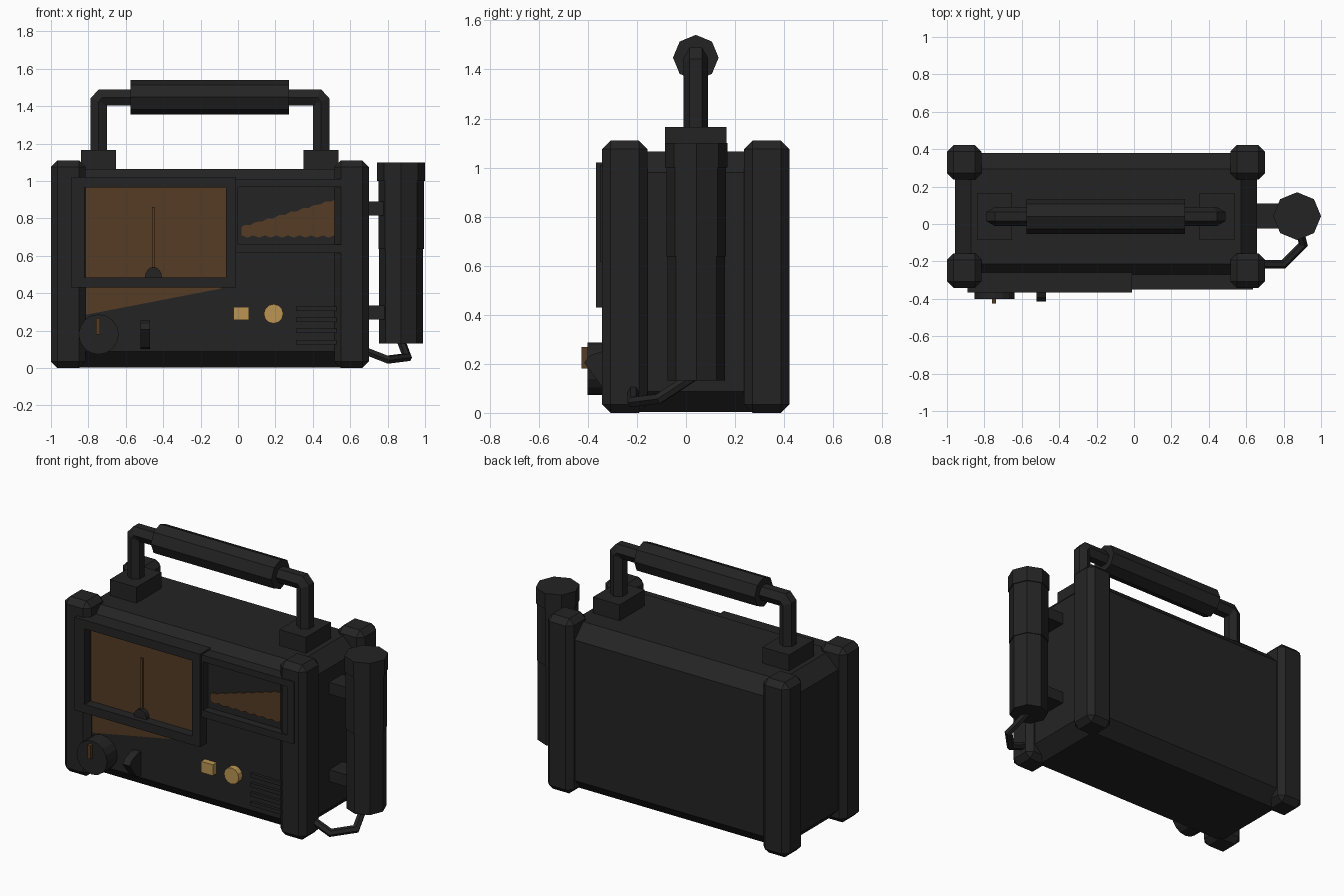
import bpy, bmesh, math
from mathutils import Vector

if "Cube" in bpy.data.objects:
    bpy.data.objects.remove(bpy.data.objects["Cube"])


def material(name, rgb):
    m = bpy.data.materials.new(name)
    m.diffuse_color = (*rgb, 1)
    m.use_nodes = True
    m.node_tree.nodes["Principled BSDF"].inputs["Base Color"].default_value = m.diffuse_color
    return m


BLACK = material("charcoal", (0.0175, 0.0175, 0.0175))
BROWN = material("dial_brown", (0.092, 0.045, 0.018))
AMBER = material("button_amber", (0.50, 0.30, 0.088))


def make(name, verts, faces, mat, bevel=0):
    me = bpy.data.meshes.new(name)
    me.from_pydata([tuple(v) for v in verts], [], faces)
    bm = bmesh.new()
    bm.from_mesh(me)
    bmesh.ops.recalc_face_normals(bm, faces=bm.faces)
    if bevel:
        bmesh.ops.bevel(bm, geom=bm.edges[:], offset=bevel, segments=1,
                        profile=0.5, affect='EDGES')
    bm.to_mesh(me)
    bm.free()
    me.materials.append(mat)
    ob = bpy.data.objects.new(name, me)
    bpy.context.collection.objects.link(ob)
    return ob


def prism(name, pts, a, b, axis, mat=BLACK, bevel=0):
    """Extrude a 2D outline from a to b along an axis."""
    place = {'x': lambda p, t: (t, p[0], p[1]),
             'y': lambda p, t: (p[0], t, p[1]),
             'z': lambda p, t: (p[0], p[1], t)}[axis]
    n = len(pts)
    verts = [place(p, t) for t in (a, b) for p in pts]
    faces = [tuple(range(n)), tuple(range(n, 2 * n))]
    faces += [(i, (i + 1) % n, n + (i + 1) % n, n + i) for i in range(n)]
    return make(name, verts, faces, mat, bevel)


def rect(x0, x1, z0, z1):
    return [(x0, z0), (x1, z0), (x1, z1), (x0, z1)]


def box(name, x, y, z, mat=BLACK, bevel=0):
    return prism(name, rect(*x, *z), *y, 'y', mat, bevel)


def ngon(cx, cy, r, n):
    return [(cx + r * math.cos(math.tau * i / n), cy + r * math.sin(math.tau * i / n))
            for i in range(n)]


def frame(name, outer, inner, y0, y1):
    """Rectangular frame facing the front."""
    verts = [(p[0], y, p[1]) for y in (y0, y1) for r in (outer, inner) for p in rect(*r)]
    faces = []
    for i in range(4):
        j = (i + 1) % 4
        for a, b in ((0, 4), (4, 12), (12, 8), (8, 0)):
            faces.append((a + i, a + j, b + j, b + i))
    return make(name, verts, faces, BLACK)


def tube(name, path, r, n=6):
    """Sweep an n-sided section along a path with mitred corners."""
    path = [Vector(p) for p in path]
    dirs = [(b - a).normalized() for a, b in zip(path, path[1:])]
    u = Vector((0, 1, 0))
    u = (u - dirs[0] * u.dot(dirs[0])).normalized()
    v = dirs[0].cross(u)
    ring = [path[0] + u * (r * c) + v * (r * s) for c, s in ngon(0, 0, 1, n)]
    verts, faces = list(ring), [tuple(range(n))]
    for k, d in enumerate(dirs):
        normal = (d + dirs[min(k + 1, len(dirs) - 1)]).normalized()
        ring = [p + d * ((path[k + 1] - p).dot(normal) / d.dot(normal)) for p in ring]
        verts += ring
        faces += [(k * n + i, k * n + (i + 1) % n, (k + 1) * n + (i + 1) % n,
                   (k + 1) * n + i) for i in range(n)]
    faces.append(tuple(range(len(verts) - n, len(verts))))
    return make(name, verts, faces, BLACK)


# Case and four corner posts
box("case_body", (-0.957, 0.657), (-0.30, 0.38), (0.003, 1.065), BLACK, 0.085)
for side, x in (("left", -1.0), ("right", 0.515)):
    for end, y in (("front", -0.342), ("back", 0.237)):
        box(f"corner_post_{end}_{side}", (x, x + 0.185), (y, y + 0.185),
            (0, 1.11), BLACK, 0.035)

# Main dial: frame, face, needle and hub
frame("dial_frame", (-0.89, -0.01, 0.43, 1.02), (-0.82, -0.065, 0.485, 0.965), -0.24, -0.367)
box("dial_face", (-0.83, -0.06), (-0.308, -0.30), (0.48, 0.97), BROWN)
box("dial_needle", (-0.459, -0.444), (-0.325, -0.315), (0.50, 0.86), BROWN)
prism("needle_hub", [(-0.452 + 0.045 * math.cos(math.pi * i / 8),
                      0.485 + 0.055 * math.sin(math.pi * i / 8)) for i in range(9)],
      -0.335, -0.30, 'y')

# Level window: frame, dark face and rising wedge with a rippled edge
frame("level_frame", (-0.01, 0.637, 0.615, 1.01), (0.0, 0.588, 0.66, 0.968), -0.24, -0.35)
N = 32
low = [(0.02 + 0.495 * i / N, 0.703 + 0.006 * math.cos(i * math.pi / 2)) for i in range(N + 1)]
high = [(0.02 + 0.495 * i / N,
         0.755 + 0.145 * i / N + 0.004 * math.sin(i * math.pi / 2)) for i in range(N, -1, -1)]
prism("level_wedge", low + high, -0.308, -0.30, 'y', BROWN)

# Painted triangle under the dial
prism("scale_triangle", [(-0.812, 0.285), (-0.09, 0.425), (-0.09, 0.44), (-0.812, 0.44)],
      -0.306, -0.30, 'y', BROWN)

# Selector knob with pointer, toggle lever
prism("selector_knob", ngon(-0.745, 0.18, 0.107, 16), -0.402, -0.29, 'y')
box("knob_pointer", (-0.76, -0.739), (-0.425, -0.40), (0.18, 0.268), BROWN)
prism("toggle_lever", [(-0.29, 0.10), (-0.345, 0.11), (-0.415, 0.205), (-0.39, 0.235),
                       (-0.33, 0.255), (-0.29, 0.255)], -0.52, -0.47, 'x')

# Buttons
box("square_button", (-0.023, 0.06), (-0.338, -0.29), (0.256, 0.326), AMBER)
prism("round_button", ngon(0.19, 0.29, 0.052, 12), -0.338, -0.29, 'y', AMBER)

# Speaker louvres
for i in range(4):
    z = 0.138 + 0.06 * i
    box(f"louvre_{i + 1}", (0.31, 0.53), (-0.318, -0.29), (z - 0.012, z + 0.012))

# Carrying handle
for side, x in (("left", -0.84), ("right", 0.35)):
    box(f"handle_foot_{side}", (x, x + 0.187), (-0.086, 0.166), (1.04, 1.166))
tube("handle_bar", [(-0.745, 0.04, 1.12), (-0.745, 0.04, 1.425), (-0.725, 0.04, 1.447),
                    (0.425, 0.04, 1.447), (0.445, 0.04, 1.425), (0.445, 0.04, 1.12)], 0.05)
prism("handle_grip", ngon(0.04, 1.448, 0.093, 8), -0.575, 0.272, 'x')

# Side probe: body, collar, cap, clips and cable
prism("probe_body", ngon(0.872, 0.042, 0.117, 8), 0.132, 1.02, 'z')
prism("probe_collar", ngon(0.872, 0.042, 0.122, 8), 0.637, 1.0, 'z')
prism("probe_cap", ngon(0.872, 0.042, 0.128, 8), 1.0, 1.10, 'z')
for name, z in (("lower", 0.26), ("upper", 0.815)):
    box(f"probe_clip_{name}", (0.62, 0.80), (-0.025, 0.11), (z, z + 0.075))
tube("probe_cable", [(0.62, -0.215, 0.115), (0.80, -0.215, 0.045), (0.905, -0.11, 0.058),
                     (0.87, 0.03, 0.15)], 0.023)
